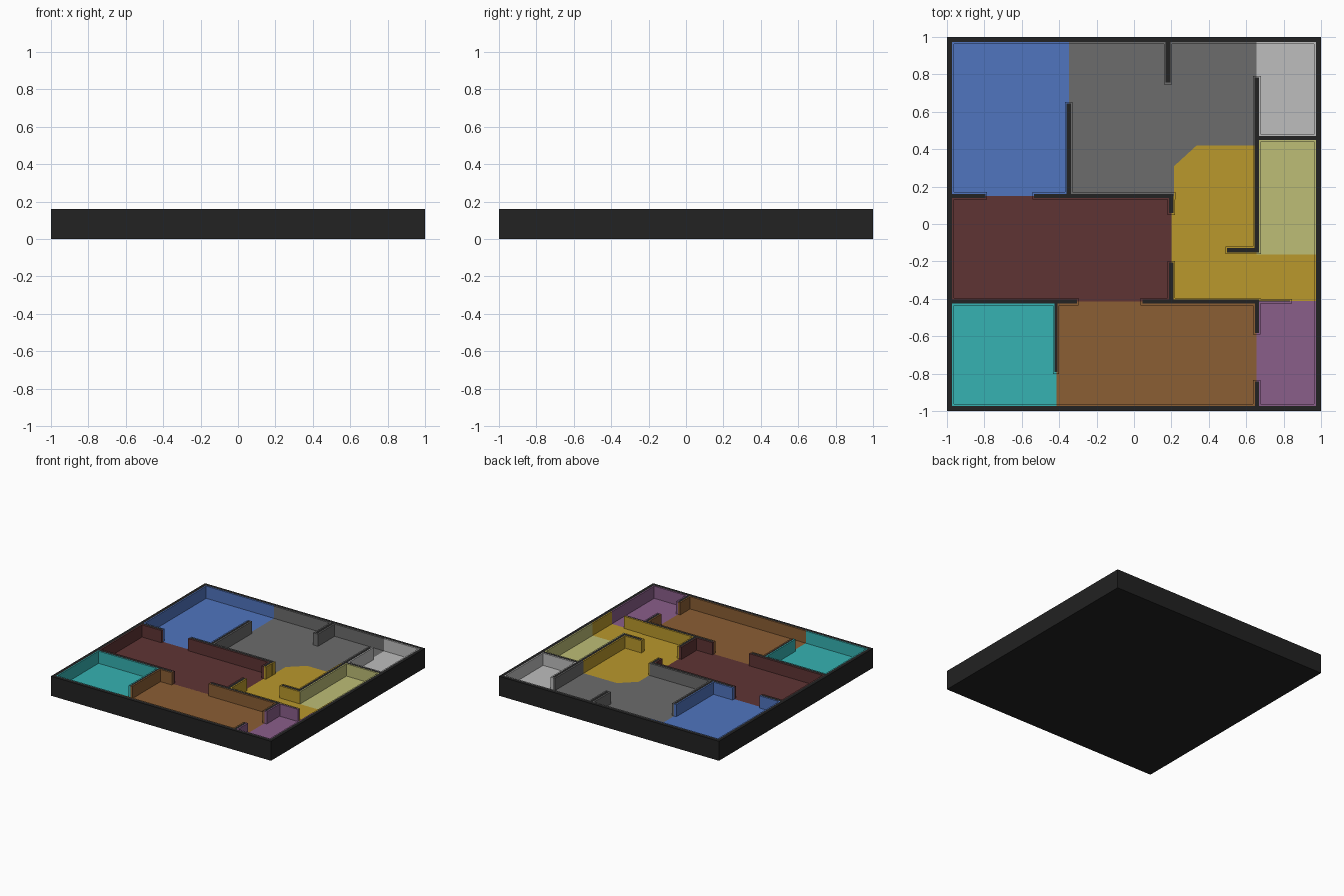
import bpy, bmesh
from mathutils import Vector

if "Cube" in bpy.data.objects:
    bpy.data.objects.remove(bpy.data.objects["Cube"], do_unlink=True)

FLOOR, TOP = 0.06, 0.16     # floor level and wall height
LINING = 0.009              # coloured skin around each dark wall core
E, R = 0.98, 0.972          # room limit under the rim, inner edge of rim core


def linear(hex_code):
    out = []
    for i in (0, 2, 4):
        c = int(hex_code[i:i + 2], 16) / 255
        out.append(c / 12.92 if c <= 0.04045 else ((c + 0.055) / 1.055) ** 2.4)
    return (*out, 1.0)


def material(name, hex_code):
    m = bpy.data.materials.new(name)
    m.use_nodes = True
    m.diffuse_color = linear(hex_code)
    bsdf = m.node_tree.nodes["Principled BSDF"]
    bsdf.inputs["Base Color"].default_value = linear(hex_code)
    bsdf.inputs["Roughness"].default_value = 0.9
    return m


def rect(x0, y0, x1, y1):
    return [(x0, y0), (x1, y0), (x1, y1), (x0, y1)]


# Rooms: name, colour name, colour, outline meeting at the wall centrelines
ROOMS = [
    ("blue_room", "blue", "5075BF", rect(-E, 0.15, -0.348, E)),
    ("grey_room", "mid grey", "6C6C6C",
     [(-0.348, 0.15), (0.215, 0.15), (0.215, 0.31), (0.335, 0.42),
      (0.655, 0.42), (0.655, E), (-0.348, E)]),
    ("pale_room", "pale grey", "BEBEBE", rect(0.655, 0.46, E, E)),
    ("olive_room", "olive", "BDBD76", rect(0.655, -0.163, E, 0.46)),
    ("yellow_room", "mustard", "BA982C",
     [(0.2, -0.412), (E, -0.412), (E, -0.163), (0.655, -0.163), (0.655, 0.42),
      (0.335, 0.42), (0.215, 0.31), (0.215, 0.15), (0.2, 0.15)]),
    ("maroon_room", "maroon", "5F3434", rect(-E, -0.415, 0.2, 0.15)),
    ("teal_room", "teal", "36B2B2", rect(-E, -E, -0.415, -0.415)),
    ("brown_room", "brown", "8B5E34", rect(-0.415, -E, 0.655, -0.412)),
    ("purple_room", "purple", "8A5E8A", rect(0.655, -E, E, -0.412)),
]

# Wall cores: x0, y0, x1, y1
RIM = {
    "rim_left": (R, -1, 1, 1), "rim_right": (-1, -1, -R, 1),
    "rim_front": (-R, -1, R, -R), "rim_back": (-R, R, R, 1),
}
INNER = {
    "blue_maroon_wall": (-R, 0.139, -0.795, 0.161),
    "grey_maroon_wall": (-0.535, 0.139, 0.212, 0.161),
    "blue_grey_wall": (-0.360, 0.15, -0.338, 0.643),
    "grey_stub_wall": (0.169, 0.756, 0.195, R),
    "maroon_yellow_upper_wall": (0.188, 0.058, 0.211, 0.161),
    "maroon_yellow_lower_wall": (0.188, -0.415, 0.211, -0.206),
    "teal_maroon_wall": (-R, -0.426, -0.306, -0.404),
    "brown_yellow_wall": (0.045, -0.426, 0.668, -0.404),
    "purple_yellow_wall": (0.655, -0.415, 0.835, -0.409),
    "teal_brown_wall": (-0.425, -0.792, -0.409, -0.415),
    "brown_purple_back_wall": (0.646, -0.583, 0.667, -0.415),
    "brown_purple_front_wall": (0.646, -R, 0.667, -0.843),
    "olive_yellow_wall": (0.645, -0.150, 0.669, 0.783),
    "yellow_stub_wall": (0.498, -0.152, 0.669, -0.128),
    "pale_olive_wall": (0.655, 0.449, R, 0.470),
}
CORES = list(RIM.values()) + list(INNER.values())

MATS = [material("wall black", "222222")]
MATS += [material(colour, code) for _, colour, code, _ in ROOMS]


def inside(x, y, poly):
    hit = False
    for (xa, ya), (xb, yb) in zip(poly, poly[1:] + poly[:1]):
        if (ya > y) != (yb > y) and x < xa + (y - ya) * (xb - xa) / (yb - ya):
            hit = not hit
    return hit


def room_index(x, y):
    for i, room in enumerate(ROOMS):
        if inside(x, y, room[3]):
            return i + 1
    return 0


def finish(name, bm, mats):
    mesh = bpy.data.meshes.new(name)
    bm.to_mesh(mesh)
    bm.free()
    for m in mats:
        mesh.materials.append(m)
    obj = bpy.data.objects.new(name, mesh)
    bpy.context.collection.objects.link(obj)
    return obj


def box(x0, y0, z0, x1, y1, z1):
    bm = bmesh.new()
    bmesh.ops.create_cube(bm, size=1)
    for v in bm.verts:
        v.co = Vector((x1 if v.co.x > 0 else x0, y1 if v.co.y > 0 else y0,
                       z1 if v.co.z > 0 else z0))
    return bm


# Lines where wall colour may change: room borders and core edges
points = [p for room in ROOMS for p in room[3]]
points += [p for c in CORES for p in (c[:2], c[2:])]
CUTS = [sorted({p[axis] for p in points}) for axis in (0, 1)]


def wall(name, core, z0):
    lo = [max(c - LINING, -1) for c in core[:2]]
    hi = [min(c + LINING, 1) for c in core[2:]]
    bm = box(*lo, z0, *hi, TOP)
    for axis in (0, 1):
        normal = (1, 0, 0) if axis == 0 else (0, 1, 0)
        for c in CUTS[axis]:
            if lo[axis] + 1e-4 < c < hi[axis] - 1e-4:
                bmesh.ops.bisect_plane(bm, geom=bm.verts[:] + bm.edges[:] + bm.faces[:],
                                       plane_co=[c * n for n in normal], plane_no=normal)
    bm.normal_update()
    for f in bm.faces:
        c, n = f.calc_center_median(), f.normal
        in_core = any(a <= c.x <= d and b <= c.y <= e for a, b, d, e in CORES)
        if n.z < -0.5 or (n.z > 0.5 and in_core):
            f.material_index = 0
        else:
            f.material_index = room_index(c.x + n.x * 0.006, c.y + n.y * 0.006)
    finish(name, bm, MATS)


# Base slab
finish("base_slab", box(-E, -E, 0, E, E, FLOOR - 0.004), MATS[:1])

# Room floors
for i, (name, _, _, outline) in enumerate(ROOMS):
    bm = bmesh.new()
    bm.faces.new([bm.verts.new((x, y, FLOOR)) for x, y in outline])
    finish(name + "_floor", bm, [MATS[i + 1]])

# Outer rim and inner walls
for name, core in RIM.items():
    wall(name, core, 0)
for name, core in INNER.items():
    wall(name, core, FLOOR - 0.01)
